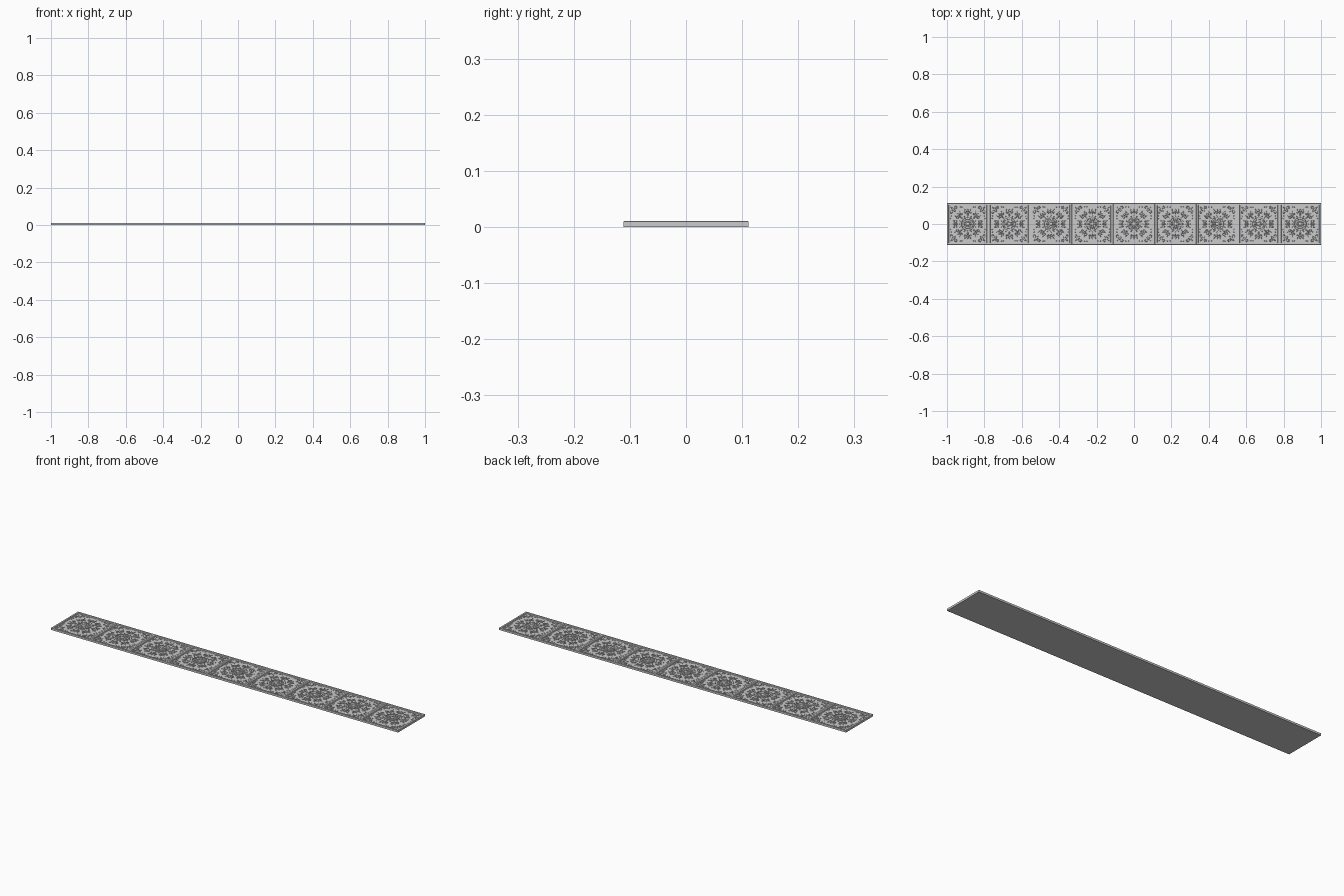
import bpy, bmesh, math
from math import pi, sin, cos
from mathutils import Matrix, Vector

if "Cube" in bpy.data.objects:
    bpy.data.objects.remove(bpy.data.objects["Cube"])

COUNT = 9
S = 2 / COUNT            # tile size
H = S / 2
TOP = 0.0108             # overall height
FIELD = 0.0070           # recessed panel height


def finish(bm, name, smooth=True):
    """Turn a single-tile bmesh into an object repeated along x."""
    bmesh.ops.recalc_face_normals(bm, faces=bm.faces[:])
    me = bpy.data.meshes.new(name)
    bm.to_mesh(me)
    bm.free()
    ob = bpy.data.objects.new(name, me)
    bpy.context.collection.objects.link(ob)
    ob.location.x = -1 + H
    arr = ob.modifiers.new("tiles", 'ARRAY')
    arr.count = COUNT
    arr.use_relative_offset = False
    arr.use_constant_offset = True
    arr.constant_offset_displace = (S, 0, 0)
    if smooth:
        bpy.ops.object.select_all(action='DESELECT')
        ob.select_set(True)
        bpy.context.view_layer.objects.active = ob
        bpy.ops.object.shade_smooth_by_angle(angle=math.radians(40))
    return ob


def ridge(bm, pts, width, height, closed=False, seg=4):
    """Half-round relief strip; width is a function of 0..1 along the path."""
    n = len(pts)
    rows = []
    for i, p in enumerate(pts):
        a = pts[i - 1] if (i or closed) else p
        b = pts[(i + 1) % n] if (i < n - 1 or closed) else p
        t = (b - a).normalized()
        side = Vector((-t.y, t.x))
        w = width(i / (n - 1))
        row = []
        for k in range(seg + 1):
            ang = pi * k / seg
            q = p + side * (w * cos(ang))
            z = FIELD - 0.0003 + height * sin(ang)
            row.append(bm.verts.new((q.x, q.y, z)))
        rows.append(row)
    for i in range(n if closed else n - 1):
        r, s = rows[i], rows[(i + 1) % n]
        for k in range(seg):
            bm.faces.new((r[k], r[k + 1], s[k + 1], s[k]))
    if not closed:
        bm.faces.new(rows[0])
        bm.faces.new(rows[-1])


def turn(pts, ang, mirror=False):
    m = Matrix.Rotation(ang, 2)
    return [m @ Vector((p.x, -p.y if mirror else p.y)) for p in pts]


def leaf(bm, r0, r1, w, h, ang, bend=0.0):
    pts = [Vector((r0 + (r1 - r0) * i / 7, bend * sin(pi * i / 7))) for i in range(8)]
    ridge(bm, turn(pts, ang), lambda t: w * max(0.08, sin(pi * t ** 0.8)), h)


def boss(bm, x, y, r, h):
    m = Matrix.Translation((x, y, FIELD)) @ Matrix.Diagonal((r, r, h, 1))
    bmesh.ops.create_uvsphere(bm, u_segments=12, v_segments=6, radius=1, matrix=m)


def ring(bm, r, w, h, n=48):
    pts = [Vector((r * cos(2 * pi * i / n), r * sin(2 * pi * i / n))) for i in range(n)]
    ridge(bm, pts, lambda t: w, h, closed=True)


def spiral(cx, cy, r0, r1, a0, a1, n=16):
    return [Vector((cx + (r0 + (r1 - r0) * i / n) * cos(a0 + (a1 - a0) * i / n),
                    cy + (r0 + (r1 - r0) * i / n) * sin(a0 + (a1 - a0) * i / n)))
            for i in range(n + 1)]


# Tile slab with stepped frame and recessed panel: (half size, height) loops
bm = bmesh.new()
loops = []
for h, z in [(H, 0), (H, TOP - .0006), (H - .0008, TOP), (H - .009, TOP),
             (H - .0105, FIELD + .0012), (H - .013, FIELD + .0012), (H - .0135, FIELD)]:
    loops.append([bm.verts.new((sx * h, sy * h, z))
                  for sx, sy in ((-1, -1), (1, -1), (1, 1), (-1, 1))])
for a, b in zip(loops, loops[1:]):
    for k in range(4):
        j = (k + 1) % 4
        bm.faces.new((a[k], a[j], b[j], b[k]))
bm.faces.new(loops[-1])
bm.faces.new(loops[0][::-1])
finish(bm, "tile_slab", False)

# Central flower inside a ring
bm = bmesh.new()
boss(bm, 0, 0, .009, .0036)
for i in range(8):
    a = i * pi / 4
    leaf(bm, .009, .028, .0052, .0030, a)
    boss(bm, .027 * cos(a + pi / 8), .027 * sin(a + pi / 8), .0026, .0024)
ring(bm, .034, .0022, .0030)
finish(bm, "centre_flower")

# Wreath of scrolls and leaves around the flower
bm = bmesh.new()
for i in range(8):
    a = i * pi / 4
    for m in (False, True):
        s = spiral(.063, .012, .0105, .002, -pi * .75, pi * 1.7)
        ridge(bm, turn(s, a, m), lambda t: .0022 - .0008 * t, .0030)
    leaf(bm, .040, .060, .0034, .0028, a)
    leaf(bm, .064, .081, .0045, .0030, a)
    for d in (-.16, .16):
        leaf(bm, .070, .083, .0028, .0025, a + pi / 8 + d, d * .015)
    boss(bm, .044 * cos(a + pi / 8), .044 * sin(a + pi / 8), .0030, .0026)
finish(bm, "scroll_wreath")

# Corner sprays
bm = bmesh.new()
for i in range(4):
    a = pi / 4 + i * pi / 2
    leaf(bm, .092, .130, .0055, .0032, a)
    for m in (False, True):
        s = spiral(.106, .017, .010, .002, -pi * .6, pi * 1.5)
        ridge(bm, turn(s, a, m), lambda t: .0020 - .0007 * t, .0028)
        for q in turn([Vector((.094, .034)), Vector((.086, .043))], a, m):
            boss(bm, q.x, q.y, .0030, .0024)
finish(bm, "corner_sprays")
